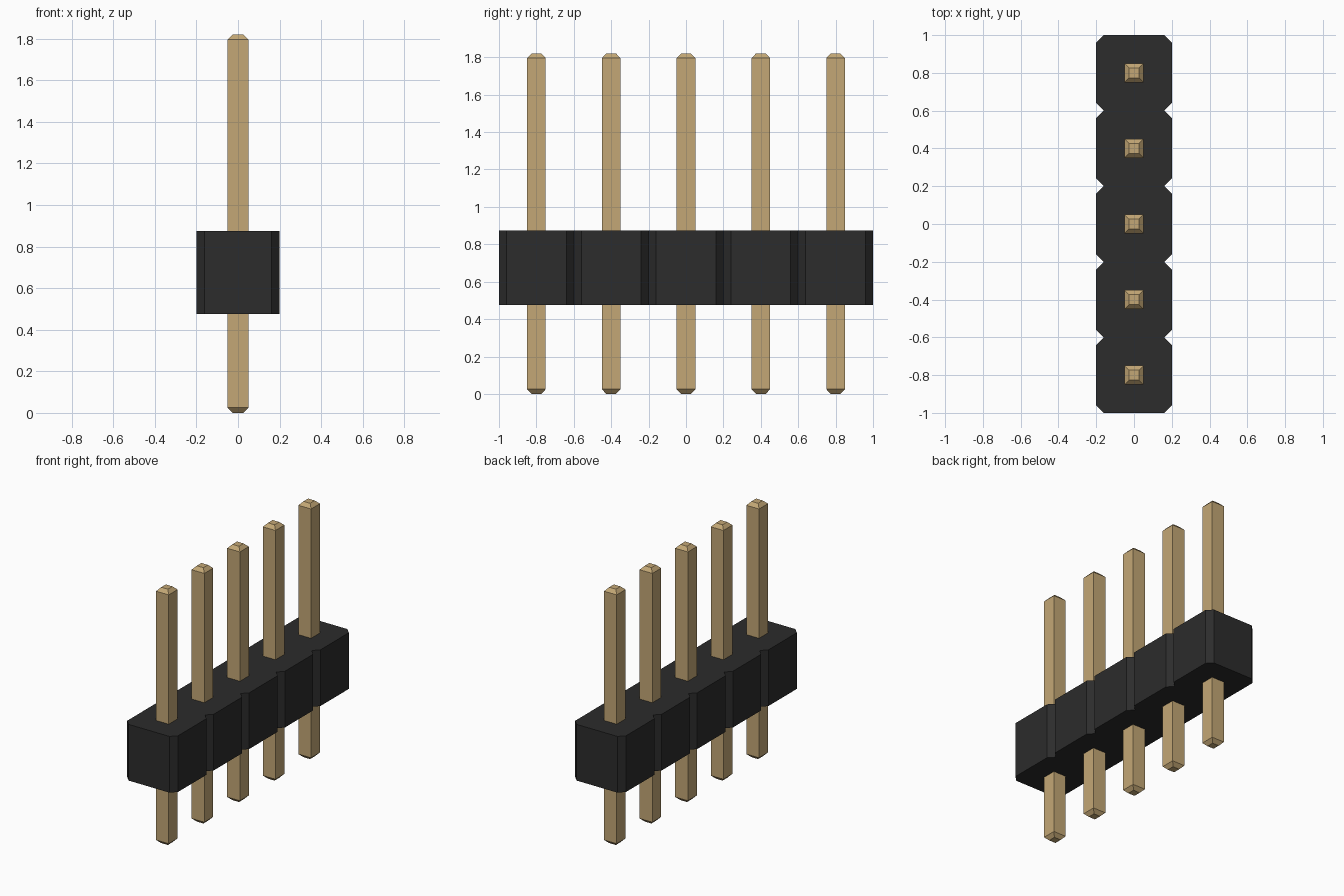
import bpy, bmesh

if "Cube" in bpy.data.objects:
    bpy.data.objects.remove(bpy.data.objects["Cube"])

PITCH, COUNT = 0.4, 5
HALF, CUT = 0.2, 0.04          # housing half width and corner chamfer
Z0, Z1 = 0.475, 0.875          # housing bottom and top
PIN, TIP, TAPER, HEIGHT = 0.05, 0.026, 0.025, 1.82


def material(name, color):
    mat = bpy.data.materials.new(name)
    mat.diffuse_color = color
    mat.use_nodes = True
    mat.node_tree.nodes["Principled BSDF"].inputs["Base Color"].default_value = mat.diffuse_color
    return mat


def finish(bm, name, mat):
    bmesh.ops.recalc_face_normals(bm, faces=bm.faces[:])
    mesh = bpy.data.meshes.new(name)
    bm.to_mesh(mesh)
    bm.free()
    mesh.materials.append(mat)
    obj = bpy.data.objects.new(name, mesh)
    bpy.context.collection.objects.link(obj)
    return obj


black = material("black_plastic", (0.025, 0.025, 0.025, 1))
gold = material("gold_metal", (0.55, 0.39, 0.18, 1))
centres = [(i - (COUNT - 1) / 2) * PITCH for i in range(COUNT)]

# Housing: one outline with chamfered ends and V notches between cells
right = []
for i, y in enumerate(centres):
    right += [(HALF - CUT, y - HALF), (HALF, y - HALF + CUT), (HALF, y + HALF - CUT)]
right.append((HALF - CUT, centres[-1] + HALF))
outline = right + [(-x, y) for x, y in reversed(right)]

bm = bmesh.new()
base = bm.faces.new([bm.verts.new((x, y, Z0)) for x, y in outline])
top = bmesh.ops.extrude_face_region(bm, geom=[base], use_keep_orig=True)["geom"]
bmesh.ops.translate(bm, vec=(0, 0, Z1 - Z0),
                    verts=[v for v in top if isinstance(v, bmesh.types.BMVert)])
finish(bm, "housing", black)

# Pins: square bars with tapered tips at both ends
bm = bmesh.new()
levels = [(0, TIP), (TAPER, PIN), (HEIGHT - TAPER, PIN), (HEIGHT, TIP)]
rings = [[bm.verts.new((sx * r, sy * r, z))
          for sx, sy in ((-1, -1), (1, -1), (1, 1), (-1, 1))] for z, r in levels]
for lo, hi in zip(rings, rings[1:]):
    for i in range(4):
        j = (i + 1) % 4
        bm.faces.new((lo[i], lo[j], hi[j], hi[i]))
bm.faces.new(rings[0][::-1])
bm.faces.new(rings[-1])
pin = finish(bm, "pin_1", gold)
pin.location.y = centres[0]
for n, y in enumerate(centres[1:], 2):
    copy = bpy.data.objects.new(f"pin_{n}", pin.data)
    copy.location.y = y
    bpy.context.collection.objects.link(copy)
